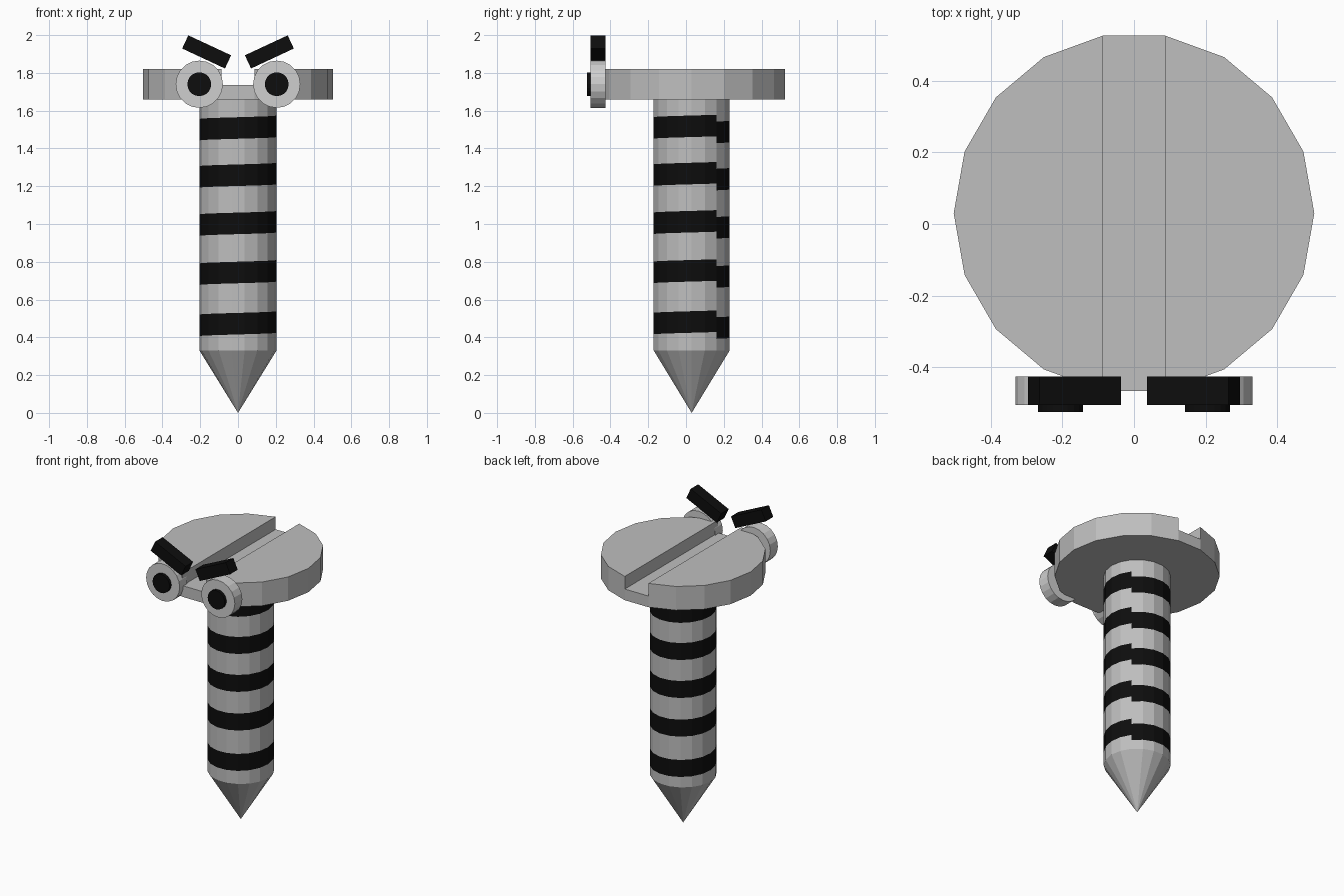
import bpy, bmesh, math
from mathutils import Matrix

if "Cube" in bpy.data.objects:
    bpy.data.objects.remove(bpy.data.objects["Cube"])

SIDES = 18
CY = 0.03          # screw axis offset in y
STEP = 2 * math.pi / SIDES


def material(name, v):
    m = bpy.data.materials.new(name)
    m.diffuse_color = (v, v, v, 1)
    m.use_nodes = True
    m.node_tree.nodes["Principled BSDF"].inputs["Base Color"].default_value = m.diffuse_color
    return m


STEEL = material("steel_grey", 0.52)
EYE = material("eye_light_grey", 0.62)
BLACK = material("black", 0.004)


def finish(name, bm, *mats):
    bmesh.ops.recalc_face_normals(bm, faces=bm.faces[:])
    me = bpy.data.meshes.new(name)
    bm.to_mesh(me)
    bm.free()
    for m in mats:
        me.materials.append(m)
    ob = bpy.data.objects.new(name, me)
    bpy.context.collection.objects.link(ob)
    return ob


def point(i, r, z):
    return (r * math.cos(i * STEP), CY + r * math.sin(i * STEP), z)


# Slotted head: the slot spans the front and back facets
bm = bmesh.new()
R, Z0, ZS, Z1 = 0.503, 1.66, 1.735, 1.82
b = [bm.verts.new(point(i, R, Z0)) for i in range(SIDES)]
t = [bm.verts.new(point(i, R, Z1)) for i in range(SIDES)]
s = {i: bm.verts.new(point(i, R, ZS)) for i in (4, 5, 13, 14)}
bm.faces.new(b[::-1])
for i in range(SIDES):
    j = (i + 1) % SIDES
    if i in s and j in s:
        loop = [b[i], b[j], s[j], s[i]]
    else:
        loop = [b[i], b[j]] + ([s[j]] if j in s else []) + [t[j], t[i]]
        loop += [s[i]] if i in s else []
    bm.faces.new(loop)
bm.faces.new(t[14:] + t[:5])
bm.faces.new(t[5:14])
bm.faces.new([s[4], t[4], t[14], s[14]])
bm.faces.new([s[5], t[5], t[13], s[13]])
bm.faces.new([s[4], s[5], s[13], s[14]])
finish("screw_head", bm, STEEL)

# Shaft with five slightly rising thread bands that step at a back-right seam
bm = bmesh.new()
RS, RISE, SEAM = 0.204, 0.036, 2
bands = [0.472, 0.743, 1.003, 1.258, 1.508]
columns = []
for k in range(SIDES + 1):
    dz = RISE * (k / SIDES - 0.63)
    zs = [0.33]
    for c in bands:
        zs += [c - 0.057 + dz, c + 0.057 + dz]
    zs.append(1.66)
    columns.append([bm.verts.new(point(SEAM + k, RS, z)) for z in zs])
for c0, c1 in zip(columns, columns[1:]):
    for r in range(len(c0) - 1):
        f = bm.faces.new([c0[r], c1[r], c1[r + 1], c0[r + 1]])
        f.material_index = r % 2
finish("threaded_shaft", bm, STEEL, BLACK)

# Pointed tip
bm = bmesh.new()
ring = [bm.verts.new(point(i, RS, 0.33)) for i in range(SIDES)]
apex = bm.verts.new((0, CY, 0.0))
for i in range(SIDES):
    bm.faces.new([ring[i], apex, ring[(i + 1) % SIDES]])
bm.faces.new(ring)
finish("pointed_tip", bm, STEEL)


def disc(name, x, z, r, y0, y1, mat):
    bm = bmesh.new()
    bmesh.ops.create_cone(
        bm, cap_ends=True, segments=20, radius1=r, radius2=r, depth=y1 - y0,
        matrix=Matrix.Translation((x, (y0 + y1) / 2, z)) @ Matrix.Rotation(math.pi / 2, 4, 'X'))
    finish(name, bm, mat)


# Eyes, pupils and frowning brows
for side, sx in (("left", -1), ("right", 1)):
    disc(side + "_eye", sx * 0.205, 1.74, 0.125, -0.505, -0.425, EYE)
    disc(side + "_pupil", sx * 0.205, 1.74, 0.063, -0.525, -0.50, BLACK)
    bm = bmesh.new()
    bmesh.ops.create_cube(
        bm, size=1,
        matrix=Matrix.Translation((sx * 0.166, -0.465, 1.911))
        @ Matrix.Rotation(-sx * math.radians(25), 4, 'Y')
        @ Matrix.Diagonal((0.25, 0.08, 0.077, 1)))
    finish(side + "_brow", bm, BLACK)
